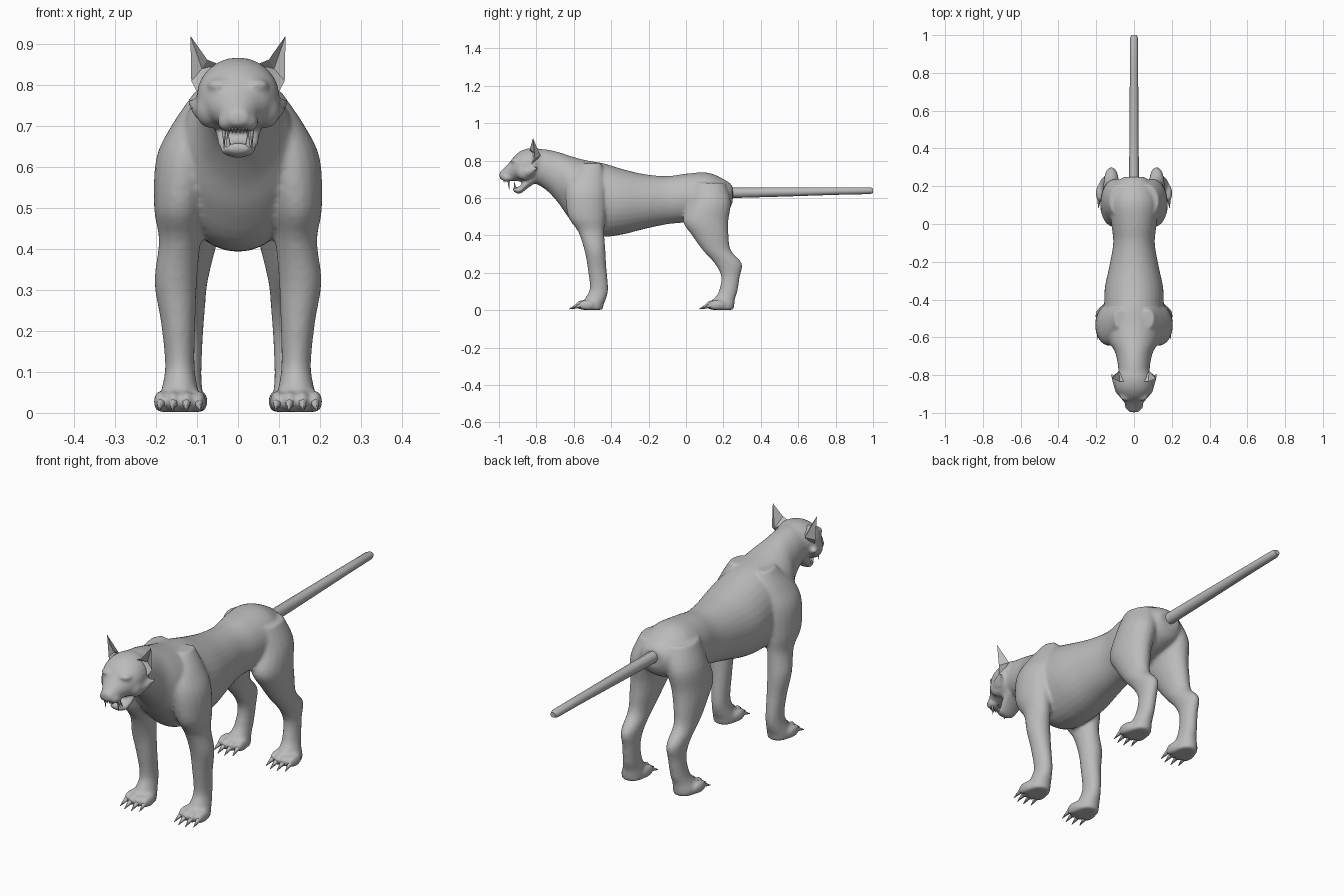
import bpy, bmesh, math
from mathutils import Vector, Matrix

if "Cube" in bpy.data.objects:
    bpy.data.objects.remove(bpy.data.objects["Cube"])

gray = bpy.data.materials.new("plain gray")
gray.diffuse_color = (0.5, 0.5, 0.5, 1)
gray.use_nodes = True
gray.node_tree.nodes["Principled BSDF"].inputs["Base Color"].default_value = gray.diffuse_color


def finish(bm, name, angle=40):
    bmesh.ops.recalc_face_normals(bm, faces=bm.faces)
    me = bpy.data.meshes.new(name)
    bm.to_mesh(me)
    bm.free()
    me.materials.append(gray)
    ob = bpy.data.objects.new(name, me)
    bpy.context.collection.objects.link(ob)
    bpy.ops.object.select_all(action='DESELECT')
    ob.select_set(True)
    bpy.context.view_layer.objects.active = ob
    bpy.ops.object.shade_smooth_by_angle(angle=math.radians(angle))
    return ob


def smooth_path(rows, steps):
    """Interpolate section rows with a Catmull-Rom spline."""
    out = []
    for i in range(len(rows) - 1):
        a, b = rows[max(i - 1, 0)], rows[i]
        c, d = rows[i + 1], rows[min(i + 2, len(rows) - 1)]
        for s in range(steps):
            t = s / steps
            out.append([q + t / 2 * (r - p + t * (2 * p - 5 * q + 4 * r - s4
                        + t * (3 * (q - r) + s4 - p)))
                        for p, q, r, s4 in zip(a, b, c, d)])
    return out + [list(rows[-1])]


def loft(bm, rows, axis, side=1, n=20, steps=4):
    """Rows are x, y, z, half width, other half size; rings face y or z."""
    prev = None
    for x, y, z, rx, r2 in smooth_path(rows, steps):
        ring = []
        for k in range(n):
            c, s = math.cos(2 * math.pi * k / n), math.sin(2 * math.pi * k / n)
            off = (rx * c, 0, r2 * s) if axis == 'y' else (rx * c, r2 * s, 0)
            ring.append(bm.verts.new((side * (x + off[0]), y + off[1], z + off[2])))
        if prev:
            for k in range(n):
                j = (k + 1) % n
                bm.faces.new((prev[k], prev[j], ring[j], ring[k]))
        else:
            bm.faces.new(ring)
        prev = ring
    bm.faces.new(prev)


def spine(rows):
    """Turn y, bottom, top, half width into loft rows."""
    return [(0, y, (lo + hi) / 2, w, (hi - lo) / 2) for y, lo, hi, w in rows]


def ball(bm, x, y, z, rx, ry, rz):
    m = Matrix.Translation((x, y, z)) @ Matrix.Diagonal((rx, ry, rz, 1))
    bmesh.ops.create_uvsphere(bm, u_segments=16, v_segments=10, radius=1, matrix=m)


def spike(bm, base, tip, r, n=6):
    base, tip = Vector(base), Vector(tip)
    d = tip - base
    m = Matrix.Translation((base + tip) / 2) @ d.to_track_quat('Z', 'Y').to_matrix().to_4x4()
    bmesh.ops.create_cone(bm, cap_ends=True, segments=n, radius1=r, radius2=r * 0.1,
                          depth=d.length, matrix=m)


torso = [(.25, .58, .66, .05), (.22, .53, .69, .09), (.12, .49, .735, .13),
         (0, .47, .73, .12), (-.1, .46, .717, .11), (-.22, .435, .727, .13),
         (-.34, .405, .755, .155), (-.44, .393, .785, .158), (-.54, .41, .803, .16),
         (-.62, .485, .825, .135), (-.68, .57, .845, .10), (-.75, .645, .86, .085),
         (-.83, .69, .865, .08)]
skull = [(-.77, .71, .86, .075), (-.82, .685, .868, .098), (-.87, .687, .858, .098),
         (-.91, .69, .832, .08), (-.94, .692, .795, .055), (-.97, .692, .763, .038),
         (-.997, .702, .738, .024)]
jaw = [(-.80, .685, .73, .06), (-.85, .65, .71, .055), (-.89, .622, .662, .043),
       (-.925, .636, .66, .028)]
front_leg = [(.075, -.50, .785, .03, .05), (.108, -.53, .70, .055, .095),
             (.128, -.535, .62, .072, .11), (.142, -.53, .50, .063, .10),
             (.142, -.507, .42, .051, .07), (.152, -.487, .32, .052, .056),
             (.146, -.475, .22, .042, .05), (.142, -.465, .12, .036, .049),
             (.142, -.48, .07, .042, .056), (.142, -.50, .03, .052, .06),
             (.142, -.50, .002, .05, .055)]
hind_leg = [(.065, .12, .68, .065, .09), (.092, .128, .58, .078, .112),
            (.107, .105, .48, .072, .122), (.115, .13, .40, .06, .098),
            (.12, .165, .32, .046, .075), (.12, .226, .25, .039, .073),
            (.12, .238, .18, .034, .05), (.125, .225, .10, .036, .05),
            (.13, .205, .06, .043, .057), (.135, .195, .03, .051, .064),
            (.135, .195, .002, .05, .06)]

# Blended skin: torso, head, jaw, legs and toes
skin = bmesh.new()
loft(skin, spine(torso), 'y', n=32)
loft(skin, spine(skull), 'y', n=24)
loft(skin, spine(jaw), 'y')
claws, teeth, ears = bmesh.new(), bmesh.new(), bmesh.new()
for s in (1, -1):
    loft(skin, front_leg, 'z', s)
    loft(skin, hind_leg, 'z', s)
    # Brow, cheek, muzzle pad and cheek tuft
    ball(skin, s * .042, -.91, .80, .034, .028, .016)
    ball(skin, s * .068, -.865, .74, .036, .045, .045)
    ball(skin, s * .026, -.955, .71, .024, .034, .024)
    spike(skin, (s * .085, -.84, .74), (s * .124, -.79, .765), .03, 8)
    # Toes and claws
    for px, py in ((.142, -.555), (.138, .14)):
        for off in (-.046, -.016, .016, .046):
            y = py + abs(off) * .5
            ball(skin, s * (px + off), y, .028, .018, .046, .027)
            spike(claws, (s * (px + off), y - .03, .026),
                  (s * (px + off * 1.1), y - .078, .006), .012)
    # Fangs and small teeth
    spike(teeth, (s * .034, -.95, .705), (s * .034, -.945, .645), .008)
    spike(teeth, (s * .024, -.912, .65), (s * .025, -.92, .69), .007)
    for k in range(3):
        spike(teeth, (s * (.005 + .008 * k), -.975, .70), (s * (.005 + .008 * k), -.972, .682), .005)
    # Pointed ear with a hollow front
    rim = [ears.verts.new((s * x, y, z)) for x, y, z in
           ((.045, -.835, .85), (.075, -.835, .862), (.116, -.818, .92),
            (.114, -.808, .81), (.09, -.835, .765))]
    for mid in ((.088, -.805, .84), (.08, -.778, .825)):
        m = ears.verts.new((s * mid[0], mid[1], mid[2]))
        for k in range(5):
            ears.faces.new((rim[k], rim[(k + 1) % 5], m))
# Nose tip
ball(skin, 0, -.982, .722, .022, .016, .018)

body = finish(skin, "body", 60)
remesh = body.modifiers.new("blend", 'REMESH')
remesh.mode = 'VOXEL'
remesh.voxel_size = .008
remesh.use_smooth_shade = True
soften = body.modifiers.new("soften", 'SMOOTH')
soften.factor = .5
soften.iterations = 5

finish(claws, "claws", 60)
finish(teeth, "teeth", 60)
finish(ears, "ears", 30)

# Straight tail
tail = bmesh.new()
loft(tail, [(0, .18, .63, .035, .04), (0, .25, .628, .026, .028), (0, .5, .632, .024, .025),
            (0, .8, .637, .022, .02), (0, .985, .639, .021, .018), (0, 1.0, .639, .014, .012)],
     'y', n=8, steps=1)
finish(tail, "tail", 50)
